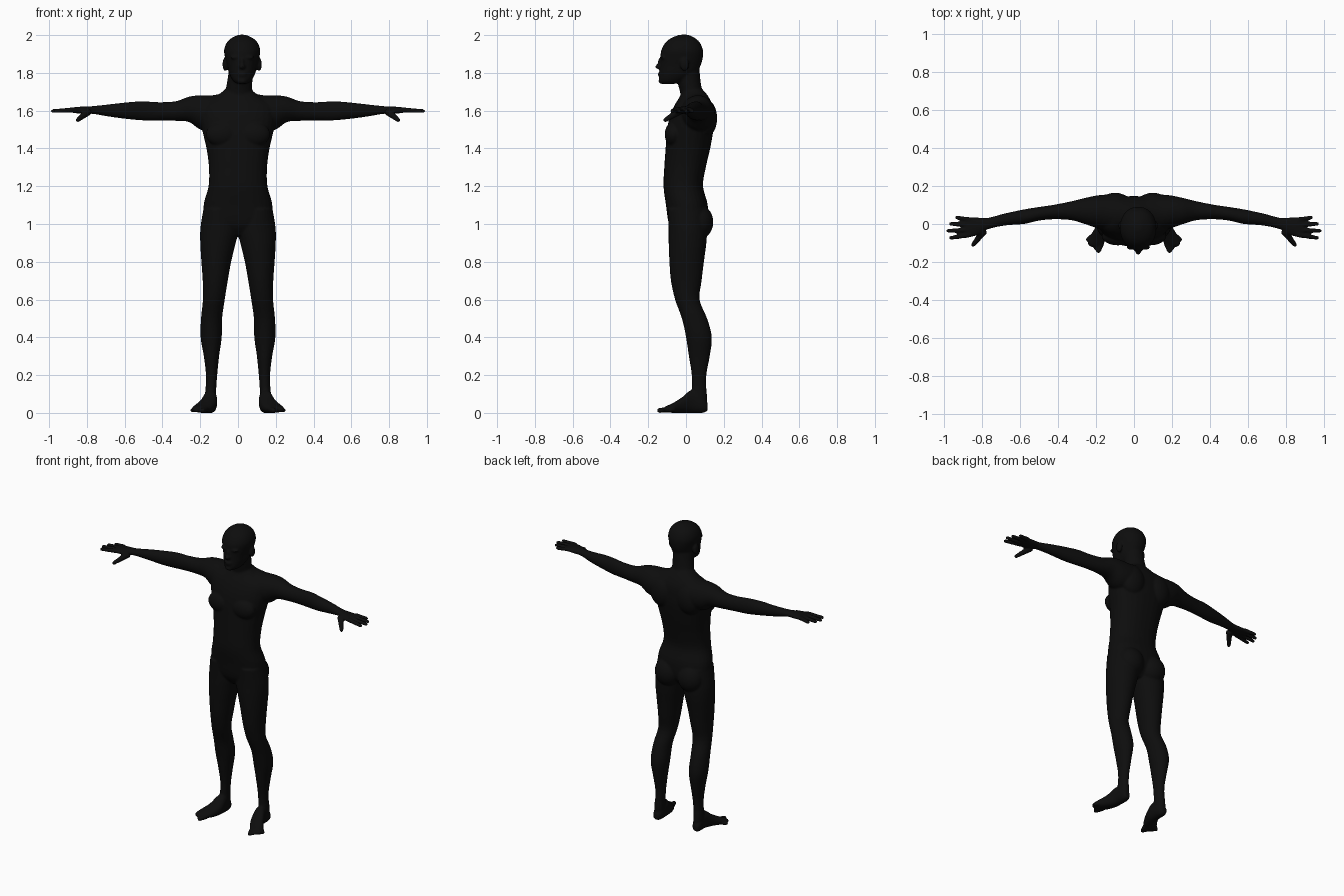
import bpy, bmesh, math
from mathutils import Vector, Matrix

cube = bpy.data.objects.get("Cube")
if cube:
    bpy.data.objects.remove(cube)

bm = bmesh.new()
SIDES = (1, -1)


def spline(rows, steps=4):
    """Fill in rows between the given ones along a smooth curve."""
    out = []
    for i in range(len(rows) - 1):
        a, b = rows[max(i - 1, 0)], rows[i]
        c, d = rows[i + 1], rows[min(i + 2, len(rows) - 1)]
        for k in range(steps):
            t = k / steps
            out.append([0.5 * (2 * q + (r - p) * t + (2 * p - 5 * q + 4 * r - s) * t * t
                               + (3 * q - p - 3 * r + s) * t ** 3)
                        for p, q, r, s in zip(a, b, c, d)])
    return out + [rows[-1]]


def loft(rows, axis, side=1, power=1.0, sides=28):
    """Skin rows of (position, min a, max a, min b, max b) along an axis."""
    rings = []
    for pos, a0, a1, b0, b1 in spline(rows):
        ring = []
        for i in range(sides):
            ang = math.tau * i / sides
            c, s = math.cos(ang), math.sin(ang)
            a = (a0 + a1) / 2 + (a1 - a0) / 2 * math.copysign(abs(c) ** power, c)
            b = (b0 + b1) / 2 + (b1 - b0) / 2 * math.copysign(abs(s) ** power, s)
            co = {"x": (pos, a, b), "y": (a, pos, b), "z": (a, b, pos)}[axis]
            ring.append(bm.verts.new((co[0] * side, co[1], co[2])))
        rings.append(ring)
    for lo, hi in zip(rings, rings[1:]):
        for i in range(sides):
            j = (i + 1) % sides
            bm.faces.new((lo[i], lo[j], hi[j], hi[i]))
    bm.faces.new(rings[0])
    bm.faces.new(rings[-1])


def ellipsoid(centre, size, side=1):
    centre = Vector((centre[0] * side, centre[1], centre[2]))
    bmesh.ops.create_uvsphere(bm, u_segments=24, v_segments=14, radius=1,
                              matrix=Matrix.Translation(centre) @ Matrix.Diagonal((*size, 1)))


def digit(start, end, r0, r1, side):
    """Tapered finger or toe with a round tip."""
    a, b = (Vector((p[0] * side, p[1], p[2])) for p in (start, end))
    d = b - a
    b = b - d.normalized() * r1
    d = b - a
    turn = d.to_track_quat("Z", "Y").to_matrix().to_4x4()
    bmesh.ops.create_cone(bm, cap_ends=True, segments=14, radius1=r0, radius2=r1,
                          depth=d.length, matrix=Matrix.Translation((a + b) / 2) @ turn)
    bmesh.ops.create_uvsphere(bm, u_segments=14, v_segments=8, radius=r1,
                              matrix=Matrix.Translation(b))


# Torso: height, half width, front, back
torso = [(.94, .06, -.05, .06), (1, .17, -.09, .11), (1.1, .182, -.106, .115),
         (1.2, .156, -.119, .09), (1.3, .154, -.115, .105), (1.4, .167, -.108, .128),
         (1.5, .19, -.1, .145), (1.57, .2, -.085, .147), (1.63, .19, -.06, .14),
         (1.68, .11, -.03, .115), (1.72, .06, -.02, .08)]
loft([(z, -w, w, f, b) for z, w, f, b in torso], "z", power=.88)

# Neck
loft([(1.62, -.1, .1, -.03, .13), (1.69, -.072, .078, -.03, .092),
      (1.75, -.058, .076, -.045, .078), (1.84, -.045, .08, -.06, .07)], "z")

# Head, set slightly to one side
HX = .022
head = [(1.742, .025, -.128, -.06), (1.76, .05, -.142, .0), (1.8, .07, -.14, .055),
        (1.84, .079, -.138, .078), (1.88, .09, -.136, .089), (1.92, .096, -.131, .09),
        (1.96, .082, -.109, .074), (1.985, .055, -.077, .047), (2.002, .018, -.035, .012)]
loft([(z, HX - w, HX + w, f, b) for z, w, f, b in head], "z", power=.94)

# Face and ears
ellipsoid((HX, -.142, 1.833), (.016, .021, .014))
ellipsoid((HX, -.137, 1.852), (.01, .014, .028))
ellipsoid((HX, -.136, 1.797), (.026, .014, .007))
ellipsoid((HX, -.136, 1.786), (.022, .013, .006))
ellipsoid((HX, -.128, 1.756), (.025, .018, .015))
for s in SIDES:
    ellipsoid((HX + .034 * s, -.122, 1.882), (.03, .016, .009))
    ellipsoid((HX + .09 * s, -.008, 1.845), (.014, .024, .036))

for s in SIDES:
    # Chest, shoulder blade and buttock muscles
    ellipsoid((.085, -.065, 1.475), (.085, .048, .065), s)
    ellipsoid((.1, .105, 1.56), (.085, .06, .1), s)
    ellipsoid((.085, .07, 1.01), (.085, .075, .09), s)

    # Arm and palm
    loft([(.06, -.03, .14, 1.5, 1.7), (.13, -.035, .155, 1.49, 1.682),
          (.2, -.02, .15, 1.5, 1.682), (.26, .0, .137, 1.54, 1.674),
          (.33, .02, .12, 1.546, 1.65), (.42, .025, .102, 1.548, 1.645),
          (.5, .018, .09, 1.548, 1.65), (.58, .0, .077, 1.555, 1.645),
          (.68, -.008, .056, 1.568, 1.634), (.77, -.028, .033, 1.583, 1.624),
          (.82, -.058, .035, 1.583, 1.622), (.87, -.07, .036, 1.588, 1.618),
          (.895, -.062, .028, 1.594, 1.612)], "x", s)

    # Fingers and thumb
    for y0, x1, y1 in ((.022, .945, .036), (-.005, .978, .002),
                       (-.032, .992, -.036), (-.057, .977, -.075)):
        digit((.865, y0, 1.605), (x1, y1, 1.597), .014, .0105, s)
    digit((.79, -.035, 1.597), (.855, -.118, 1.545), .021, .012, s)

    # Leg
    loft([(.1, .117, .173, .03, .108), (.2, .11, .17, .03, .108),
          (.3, .1, .181, .015, .126), (.4, .086, .198, .0, .137),
          (.5, .084, .196, -.022, .112), (.6, .07, .186, -.058, .072),
          (.7, .054, .187, -.08, .083), (.8, .036, .194, -.088, .095),
          (.9, .012, .2, -.092, .108), (.98, -.005, .199, -.092, .11),
          (1.08, .02, .183, -.095, .1)], "z", s)
    loft([(.03, .12, .17, .04, .1), (.07, .115, .175, .03, .112),
          (.13, .115, .173, .03, .108)], "z", s)

    # Foot and toes
    loft([(.115, .13, .165, .012, .05), (.09, .116, .175, .0, .085),
          (.03, .11, .183, .0, .12), (-.02, .114, .205, .0, .083),
          (-.07, .136, .236, .0, .052), (-.105, .165, .244, .004, .036),
          (-.118, .18, .235, .008, .028)], "y", s, .85)
    for i in range(5):
        r = .016 if i == 0 else .0115
        digit((.17 + .014 * i, -.095 + .008 * i, .017), (.192 + .015 * i, -.154 + .016 * i, .012),
              r, r * .85, s)

bmesh.ops.recalc_face_normals(bm, faces=bm.faces)
mesh = bpy.data.meshes.new("body")
bm.to_mesh(mesh)
bm.free()
body = bpy.data.objects.new("body", mesh)
bpy.context.collection.objects.link(body)

# Near-black skin
skin = bpy.data.materials.new("near black skin")
skin.use_nodes = True
skin.diffuse_color = (.004, .004, .004, 1)
skin.node_tree.nodes["Principled BSDF"].inputs["Base Color"].default_value = (.004, .004, .004, 1)
mesh.materials.append(skin)

# Fuse all parts into one smooth surface
fuse = body.modifiers.new("fuse", "REMESH")
fuse.mode = "VOXEL"
fuse.voxel_size = .006
fuse.use_smooth_shade = True
relax = body.modifiers.new("relax", "SMOOTH")
relax.factor = .5
relax.iterations = 5
bpy.context.view_layer.objects.active = body
body.select_set(True)
for name in ("fuse", "relax"):
    bpy.ops.object.modifier_apply(modifier=name)
bpy.ops.object.shade_smooth()
